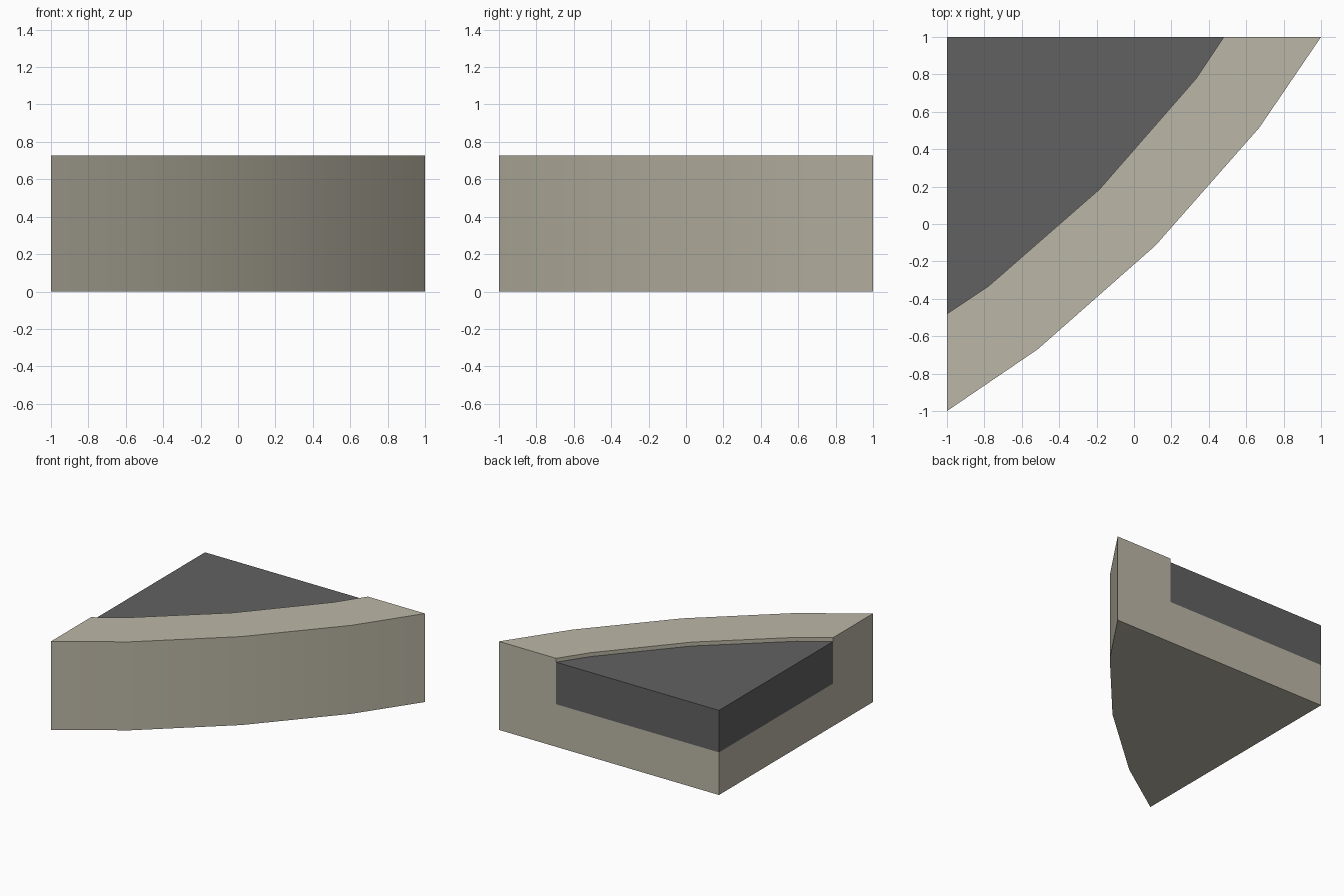
import bpy
import bmesh

cube = bpy.data.objects.get("Cube")
if cube:
    bpy.data.objects.remove(cube, do_unlink=True)


def make_material(name, color):
    mat = bpy.data.materials.new(name)
    mat.use_nodes = True
    mat.diffuse_color = color
    mat.node_tree.nodes["Principled BSDF"].inputs["Base Color"].default_value = color
    return mat


def mirrored(half):
    """Complete a curve by reflecting it across the diagonal y = -x."""
    return half + [(-y, -x) for x, y in reversed(half[:-1])]


def prism(name, outline, bottom, top, mat):
    """Extrude a flat outline upward into a solid."""
    bm = bmesh.new()
    face = bm.faces.new([bm.verts.new((x, y, bottom)) for x, y in outline])
    raised = bmesh.ops.extrude_face_region(bm, geom=[face], use_keep_orig=True)
    for v in raised["geom"]:
        if isinstance(v, bmesh.types.BMVert):
            v.co.z = top
    bmesh.ops.recalc_face_normals(bm, faces=bm.faces)
    mesh = bpy.data.meshes.new(name)
    bm.to_mesh(mesh)
    bm.free()
    mesh.materials.append(mat)
    obj = bpy.data.objects.new(name, mesh)
    bpy.context.collection.objects.link(obj)
    bpy.ops.object.select_all(action="DESELECT")
    obj.select_set(True)
    bpy.context.view_layer.objects.active = obj
    bpy.ops.object.shade_smooth_by_angle()
    return obj


stone = make_material("warm_stone", (0.50, 0.47, 0.38, 1))
asphalt = make_material("dark_asphalt", (0.12, 0.12, 0.12, 1))

# Curved edges of the curb, and the square corner behind it
outer = mirrored([(-1, -1), (-0.515, -0.67), (0.115, -0.115)])
inner = mirrored([(-1, -0.48), (-0.775, -0.33), (-0.185, 0.185)])
corner = [(-1, 1)]

# Full-height curb, foundation slab, and paving sunk just below the curb
prism("curb", outer + inner[::-1], 0, 0.727, stone)
prism("foundation", inner + corner, 0, 0.35, stone)
prism("paving", inner + corner, 0.35, 0.695, asphalt)
